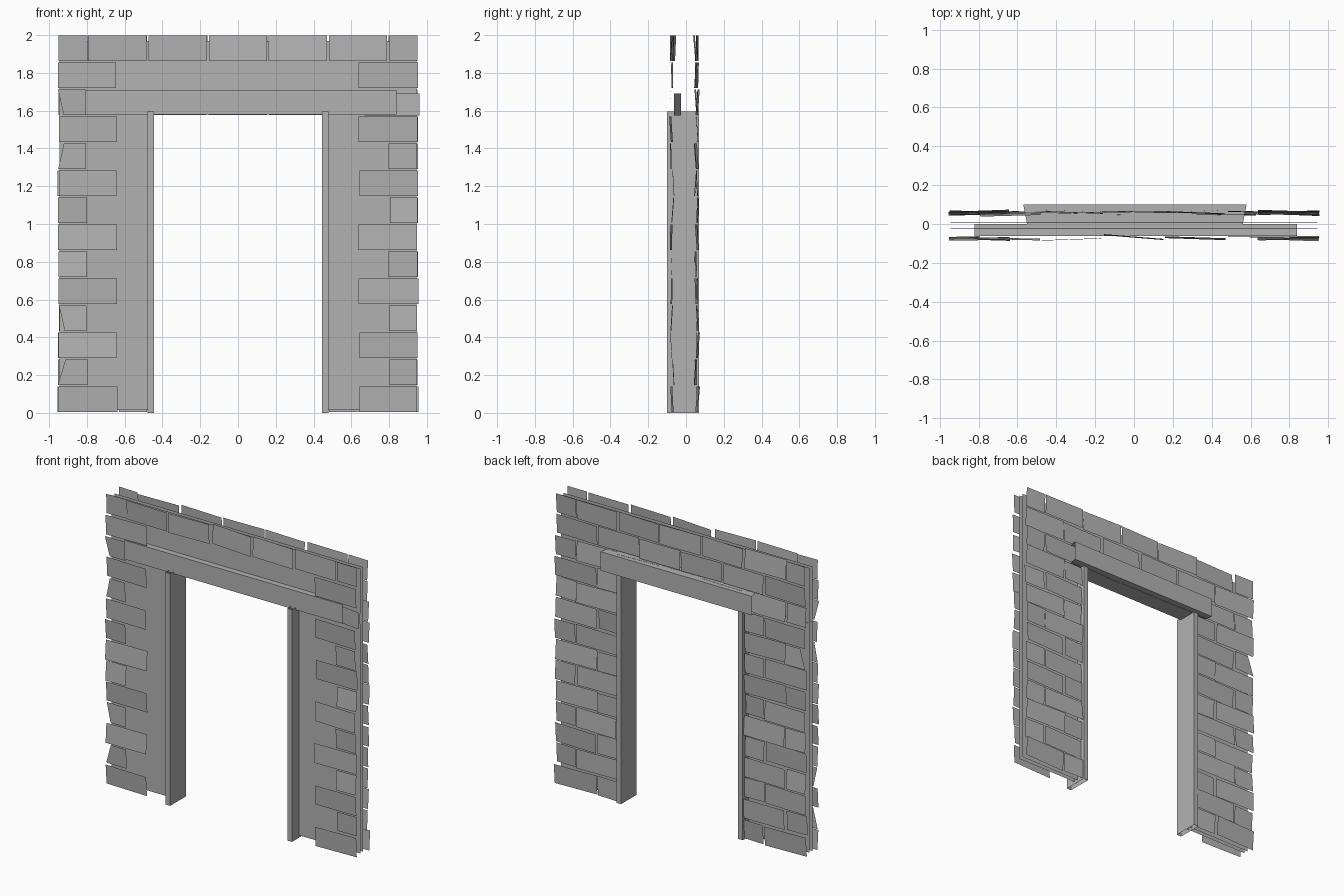
import bpy, random
from mathutils import Vector

random.seed(4)
cube = bpy.data.objects.get("Cube")
if cube:
    bpy.data.objects.remove(cube, do_unlink=True)

stone = bpy.data.materials.new("grey_stone")
stone.use_nodes = True
colour = (0.45, 0.45, 0.45, 1)
stone.diffuse_color = colour
stone.node_tree.nodes["Principled BSDF"].inputs["Base Color"].default_value = colour

ROW = 2 / 14          # height of one course
GAP = 0.006           # half joint between stones
EDGE = 0.955          # outer edge of the masonry
DOOR = 0.48           # edge of the stones beside the doorway
LINTEL_ROW = 11


def make(name, quads):
    """Build one object from a list of four-cornered sheets."""
    verts = [v for q in quads for v in q]
    faces = [tuple(range(4 * i, 4 * i + 4)) for i in range(len(quads))]
    mesh = bpy.data.meshes.new(name)
    mesh.from_pydata(verts, [], faces)
    mesh.materials.append(stone)
    obj = bpy.data.objects.new(name, mesh)
    bpy.context.collection.objects.link(obj)
    return obj


def sheet(x0, x1, z0, z1, y, facing=-1, turn=0.0, lean=0.0, slant=(0, 0)):
    """Upright sheet facing -y or +y, turned about z and leaning about x."""
    cx, cz = (x0 + x1) / 2, (z0 + z1) / 2
    corners = [(x0 + slant[0], z0), (x1, z0), (x1, z1), (x0 + slant[1], z1)]
    pts = [Vector((x, y + turn * (x - cx) + lean * (z - cz), z)) for x, z in corners]
    return pts if facing < 0 else pts[::-1]


def stone_face(x0, x1, row, side, slant=(0, 0), turn=None):
    """One thin, slightly crooked stone in a course."""
    z0, z1 = row * ROW + GAP, (row + 1) * ROW - GAP / 2
    y = random.uniform(-0.08, -0.066) if side < 0 else random.uniform(0.048, 0.064)
    if turn is None:
        turn = random.uniform(-0.04, 0.04)
    x0 += random.uniform(0, 0.008)
    x1 -= random.uniform(0, 0.008)
    return sheet(x0, x1, z0, z1, y, side, turn, random.uniform(-0.09, 0.09), slant)


def course(row):
    """Joint positions of a running bond, starting long or short."""
    long = 2 * EDGE / 6
    if row % 2 == 0:
        return [-EDGE + long * i for i in range(7)]
    return [-EDGE] + [-EDGE + long * (i + 0.5) for i in range(6)] + [EDGE]


# Thin wall skins around the doorway
for name, y, lean, facing in (("wall_front", -0.022, 0.008, -1), ("wall_back", 0.008, 0.006, 1)):
    parts = [sheet(-0.945, -0.46, 0.015, 1.59, y, facing),
             sheet(0.46, 0.945, 0.015, 1.59, y, facing),
             sheet(-0.945, 0.945, 1.59, 1.97, y, facing, 0, lean)]
    make(name, parts)

# Front stones: toothed corners and a full top course
slants = {1: (0, 0.04), 3: (0.03, 0), 9: (0, 0.03), 11: (0.03, 0)}
front = []
for row in range(14):
    joints = course(row)
    if row == 13:
        for i, (a, b) in enumerate(zip(joints, joints[1:])):
            front.append(stone_face(a, b, row, -1, turn=-0.08 if i == 3 else None))
    else:
        front.append(stone_face(joints[0], joints[1], row, -1, slants.get(row, (0, 0))))
        if row != LINTEL_ROW:
            front.append(stone_face(joints[-2], joints[-1], row, -1))
front.append(sheet(0.63, 0.96, 1.575, 1.69, -0.045, -1, -0.12))
make("front_stones", front)

# Back stones: full running bond, cut at the doorway
back = []
for row in range(14):
    joints = course(row)
    for a, b in zip(joints, joints[1:]):
        if row < LINTEL_ROW:
            if b <= 0:
                b = min(b, -DOOR)
            else:
                a = max(a, DOOR)
            if b - a < 0.05:
                continue
        cut = (0, 0.04) if row == 9 and a == -EDGE else (0, 0)
        back.append(stone_face(a, b, row, 1, cut))
make("back_stones", back)

# Door posts: open-ended square tubes
for name, side in (("right_post", -1), ("left_post", 1)):
    ring = [(0.445, -0.1), (0.48, -0.1), (0.48, 0.07), (0.445, 0.07)]
    quads = []
    for (ax, ay), (bx, by) in zip(ring, ring[1:] + ring[:1]):
        q = [Vector((side * ax, ay, 0)), Vector((side * bx, by, 0)),
             Vector((side * bx, by, 1.595)), Vector((side * ax, ay, 1.595))]
        quads.append(q if side > 0 else q[::-1])
    make(name, quads)


# Lintels: channels with a top, a face and an underside
def lintel(name, inner, outer, y, facing):
    (a0, a1), (b0, b1) = inner, outer
    lo, hi = 1.58, 1.71
    top = [Vector((a0, 0, hi)), Vector((a1, 0, hi)), Vector((b1, y, hi)), Vector((b0, y, hi))]
    if facing < 0:
        top.reverse()
    under = [Vector((p.x, p.y, lo)) for p in reversed(top)]
    make(name, [top, under, sheet(b0, b1, lo, hi, y, facing)])


lintel("front_lintel", (-0.82, 0.84), (-0.82, 0.84), -0.063, -1)
lintel("back_lintel", (-0.55, 0.56), (-0.57, 0.58), 0.1, 1)
